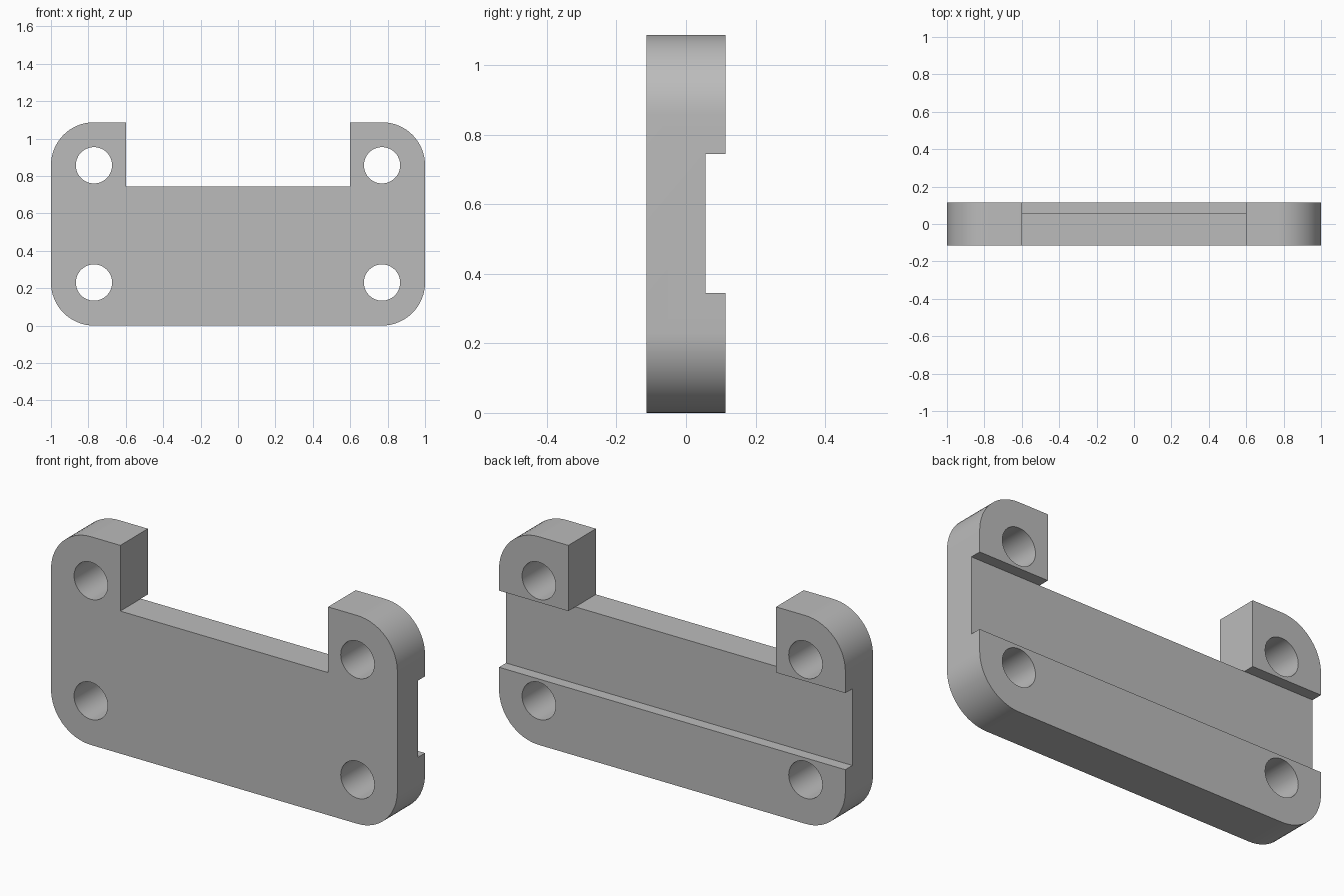
import bpy, bmesh, math
from mathutils import Matrix

if "Cube" in bpy.data.objects:
    bpy.data.objects.remove(bpy.data.objects["Cube"], do_unlink=True)

HEIGHT, HALF_DEPTH, RADIUS = 1.087, 0.114, 0.23
NOTCH_X, NOTCH_Z = 0.6, 0.744
GROOVE_Z, GROOVE_Y = 0.344, 0.056

grey = bpy.data.materials.new("plain_grey")
grey.use_nodes = True
colour = (0.5, 0.5, 0.5, 1)
grey.diffuse_color = colour
grey.node_tree.nodes["Principled BSDF"].inputs["Base Color"].default_value = colour


def make_object(name, bm):
    bmesh.ops.recalc_face_normals(bm, faces=bm.faces)
    mesh = bpy.data.meshes.new(name)
    bm.to_mesh(mesh)
    bm.free()
    mesh.materials.append(grey)
    obj = bpy.data.objects.new(name, mesh)
    bpy.context.collection.objects.link(obj)
    return obj


def corner(z, start, steps=16):
    """Quarter round on the +x side, from the start angle upwards."""
    angles = [math.radians(start + 90 * i / steps) for i in range(steps + 1)]
    return [(1 - RADIUS + RADIUS * math.cos(a), z + RADIUS * math.sin(a)) for a in angles]


# Plate outline with rounded corners and the top notch
half = corner(RADIUS, -90) + corner(HEIGHT - RADIUS, 0)
half += [(NOTCH_X, HEIGHT), (NOTCH_X, NOTCH_Z)]
outline = half + [(-x, z) for x, z in reversed(half)]
bm = bmesh.new()
face = bm.faces.new([bm.verts.new((x, -HALF_DEPTH, z)) for x, z in outline])
moved = bmesh.ops.extrude_face_region(bm, geom=[face], use_keep_orig=True)["geom"]
bmesh.ops.translate(bm, vec=(0, 2 * HALF_DEPTH, 0),
                    verts=[v for v in moved if isinstance(v, bmesh.types.BMVert)])
plate = make_object("mounting_plate", bm)

# Cutter for the four bolt holes
bm = bmesh.new()
for x in (-0.77, 0.77):
    for z in (RADIUS, HEIGHT - RADIUS):
        bmesh.ops.create_cone(
            bm, cap_ends=True, segments=48, radius1=0.097, radius2=0.097, depth=1,
            matrix=Matrix.Translation((x, 0, z)) @ Matrix.Rotation(math.pi / 2, 4, "X"))
holes = make_object("hole_cutter", bm)

# Cutter for the channel across the back
bm = bmesh.new()
bmesh.ops.create_cube(bm, size=1, matrix=Matrix.Translation(
    (0, GROOVE_Y + 0.25, (GROOVE_Z + NOTCH_Z) / 2)) @ Matrix.Diagonal(
    (3, 0.5, NOTCH_Z - GROOVE_Z, 1)))
channel = make_object("channel_cutter", bm)

# Cut the plate, then discard the cutters
bpy.context.view_layer.objects.active = plate
for cutter in (holes, channel):
    mod = plate.modifiers.new(cutter.name, "BOOLEAN")
    mod.operation, mod.solver, mod.object = "DIFFERENCE", "EXACT", cutter
    bpy.ops.object.modifier_apply(modifier=mod.name)
    bpy.data.objects.remove(cutter, do_unlink=True)

bpy.ops.object.select_all(action="DESELECT")
plate.select_set(True)
bpy.ops.object.shade_smooth_by_angle(angle=math.radians(30))
